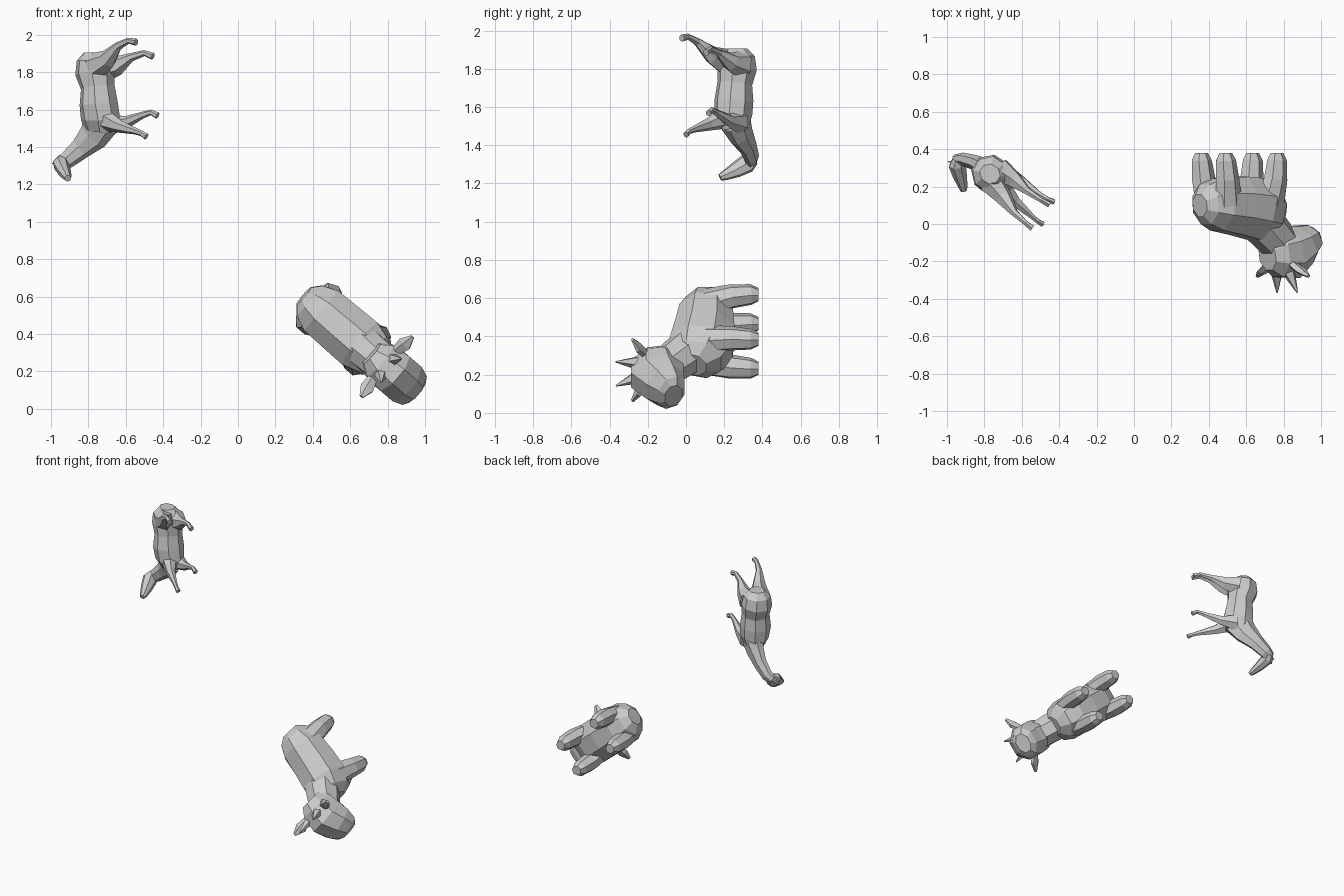
import bpy, bmesh, math
from mathutils import Vector, Matrix


def loft(name, stations, side=(1, 0, 0), n=8, matrix=None):
    """Low-poly tube; each station is (x, y, z, half width, half height)."""
    bm = bmesh.new()
    pts = [Vector(s[:3]) for s in stations]
    rings = []
    for i, s in enumerate(stations):
        t = (pts[min(i + 1, len(pts) - 1)] - pts[max(i - 1, 0)]).normalized()
        a = Vector(side)
        a = (a - t * a.dot(t)).normalized()
        b = t.cross(a)
        ring = []
        for k in range(n):
            ang = 2 * math.pi * (k + 0.5) / n
            ring.append(bm.verts.new(pts[i] + a * s[3] * math.cos(ang) * 1.04
                                     + b * s[4] * math.sin(ang) * 1.04))
        rings.append(ring)
    for r, q in zip(rings, rings[1:]):
        for k in range(n):
            bm.faces.new((r[k], r[(k + 1) % n], q[(k + 1) % n], q[k]))
    bm.faces.new(rings[0][::-1])
    bm.faces.new(rings[-1])
    bmesh.ops.recalc_face_normals(bm, faces=bm.faces)
    mesh = bpy.data.meshes.new(name)
    bm.to_mesh(mesh)
    bm.free()
    if matrix:
        mesh.transform(matrix)
    ob = bpy.data.objects.new(name, mesh)
    bpy.context.collection.objects.link(ob)
    return ob


# ---- Stocky horned animal: local x = side, y = forward, z = up, feet at z = 0
F, S, U = Vector((.76, 0, -.65)), Vector((-.65, 0, -.76)), Vector((0, -1, 0))
M = Matrix((S, F, U)).transposed().to_4x4()
M.translation = (.447, .38, .523)

loft("bull_body", [(0, -.125, .28, .06, .06), (0, -.085, .275, .11, .11),
                   (0, 0, .275, .145, .145), (0, .15, .283, .15, .163),
                   (0, .28, .30, .152, .172), (0, .37, .325, .125, .14),
                   (0, .42, .34, .07, .07)], matrix=M)
loft("bull_neck", [(0, .30, .36, .11, .12), (0, .38, .43, .105, .11),
                   (0, .46, .50, .10, .10)], matrix=M)
loft("bull_head", [(0, .35, .55, .07, .08), (0, .41, .54, .115, .13),
                   (0, .50, .53, .125, .15), (0, .58, .49, .125, .115),
                   (0, .64, .455, .105, .08), (0, .668, .445, .07, .05)], matrix=M)

for label, m in (("left", -1), ("right", 1)):
    # legs
    for part, f, inward in (("hind", -.03, .04), ("front", .33, -.03)):
        loft(f"bull_{part}_leg_{label}",
             [(m * .08, f + inward, .28, .06, .08), (m * .098, f + inward * .3, .14, .06, .065),
              (m * .1, f, .04, .052, .055), (m * .1, f, 0, .032, .036)], n=7, matrix=M)
    # ears and horns
    loft(f"bull_ear_{label}",
         [(m * .09, .44, .59, .025, .02), (m * .155, .455, .63, .04, .018),
          (m * .21, .46, .66, .012, .008)], side=(0, 1, 0), n=5, matrix=M)
    loft(f"bull_horn_{label}",
         [(m * .05, .46, .64, .034, .034), (m * .083, .49, .747, .004, .004)], n=5, matrix=M)

# ---- Slender long-legged animal, stood on end, given directly in world space
W = (.54, .84, .05)
loft("horse_body", [(-.77, .268, 1.905, .05, .055), (-.77, .268, 1.865, .09, .09),
                    (-.765, .267, 1.80, .10, .105), (-.75, .255, 1.72, .09, .088),
                    (-.745, .25, 1.63, .10, .10), (-.735, .25, 1.55, .092, .105),
                    (-.735, .26, 1.49, .065, .09)], W)
loft("horse_neck", [(-.735, .26, 1.53, .07, .10), (-.775, .29, 1.46, .052, .085),
                    (-.84, .325, 1.395, .04, .06), (-.91, .345, 1.335, .034, .048),
                    (-.95, .34, 1.31, .03, .04)], W, n=7)
loft("horse_head", [(-.94, .355, 1.33, .025, .035), (-.945, .32, 1.305, .042, .052),
                    (-.93, .26, 1.27, .034, .042), (-.915, .205, 1.243, .024, .027),
                    (-.91, .178, 1.232, .017, .018)], (.8, 0, .6), n=7)
for label, x, z in (("left", -.995, 1.315), ("right", -.975, 1.275)):
    loft(f"horse_ear_{label}", [(x + .04, .325, z + .01, .016, .012),
                                (x, .335, z - .005, .004, .003)], (0, 1, 0), n=4)

# horse legs: hip, knee, shin, foot with a single radius each
legs = {
    "hind_leg_left": [(-.76, .22, 1.83, .068), (-.695, .14, 1.87, .045), (-.64, .06, 1.94, .02),
                      (-.585, .01, 1.968, .014), (-.545, -.022, 1.96, .017)],
    "hind_leg_right": [(-.72, .29, 1.82, .068), (-.64, .235, 1.835, .045), (-.57, .175, 1.88, .02),
                       (-.50, .13, 1.902, .014), (-.455, .105, 1.885, .017)],
    "front_leg_left": [(-.72, .22, 1.55, .055), (-.635, .12, 1.51, .03), (-.55, .045, 1.485, .016),
                       (-.515, .015, 1.472, .013), (-.49, 0, 1.455, .016)],
    "front_leg_right": [(-.70, .28, 1.52, .055), (-.60, .225, 1.53, .03), (-.51, .16, 1.57, .016),
                        (-.465, .135, 1.585, .013), (-.43, .118, 1.567, .016)],
}
for name, path in legs.items():
    loft("horse_" + name, [p + (p[3] * 1.1,) for p in path], W, n=6)
